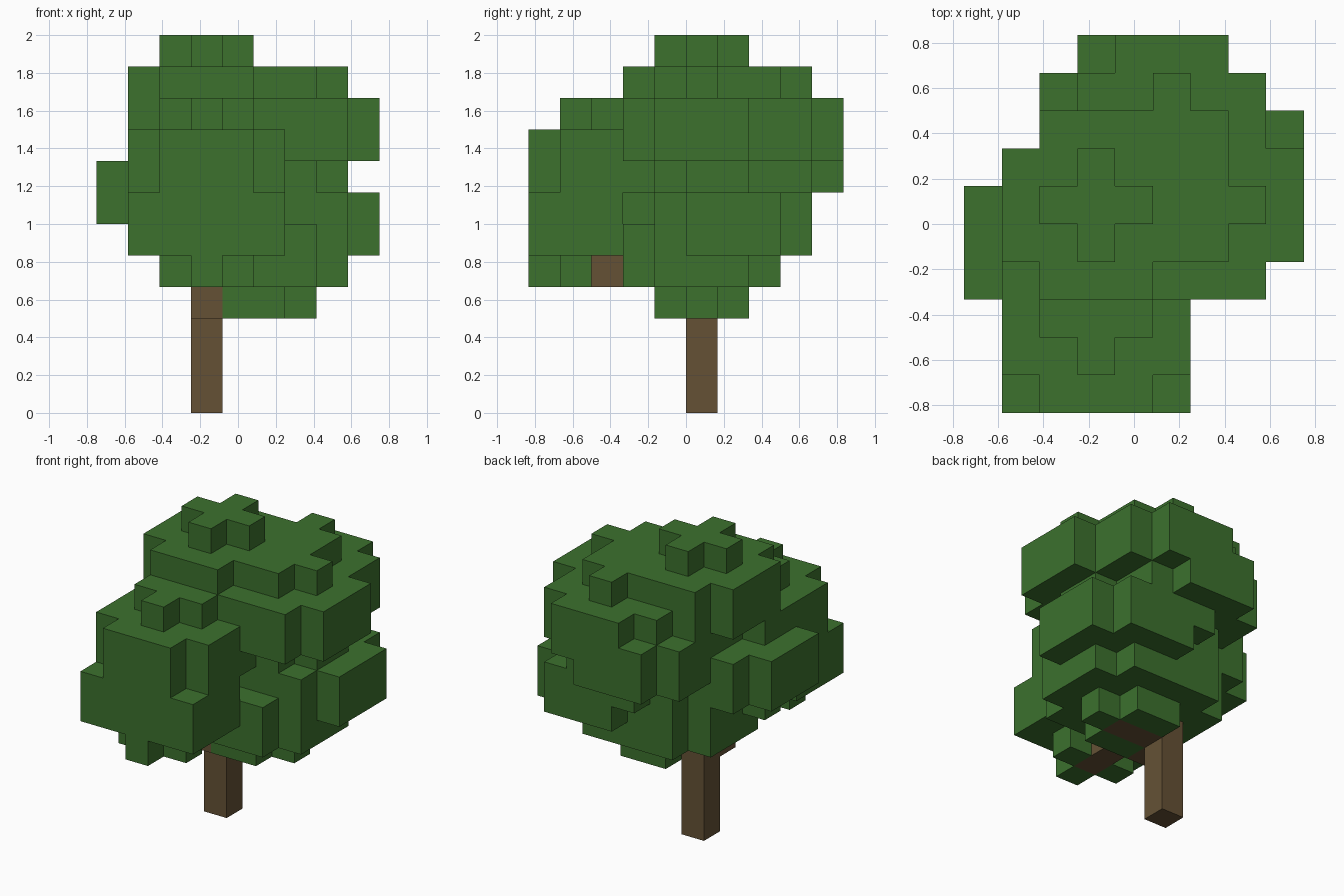
import bpy, bmesh
from mathutils import Vector

cube = bpy.data.objects.get("Cube")
if cube:
    bpy.data.objects.remove(cube, do_unlink=True)

S = 1 / 6                               # edge of one block
ORIGIN = Vector((-0.75, -5 * S, 0))     # corner of the block grid


def material(name, colour):
    m = bpy.data.materials.new(name)
    m.use_nodes = True
    m.diffuse_color = colour
    bsdf = next(n for n in m.node_tree.nodes if n.type == 'BSDF_PRINCIPLED')
    bsdf.inputs["Base Color"].default_value = colour
    bsdf.inputs["Roughness"].default_value = 0.9
    return m


def leaf_cluster(cx, cy, base):
    """Four layers: a plus, two squares without corners, a plus."""
    cells = set()
    for layer, reach in enumerate((1, 2, 2, 1)):
        for dx in range(-reach, reach + 1):
            for dy in range(-reach, reach + 1):
                corner = abs(dx) == reach and abs(dy) == reach
                if not corner and cy + dy >= 0:     # crown is cut flat in front
                    cells.add((cx + dx, cy + dy, base + layer))
    return cells


def block_object(name, cells, solid, mat):
    """Skin a set of blocks, leaving out faces that touch another block."""
    bm = bmesh.new()
    for cell in cells:
        centre = ORIGIN + (Vector(cell) + Vector((0.5, 0.5, 0.5))) * S
        for axis in range(3):
            for sign in (-1, 1):
                n = [0, 0, 0]
                n[axis] = sign
                if tuple(c + d for c, d in zip(cell, n)) in solid:
                    continue
                n = Vector(n)
                u = Vector((n.y, n.z, n.x))
                v = n.cross(u)
                quad = [bm.verts.new(centre + (n + a * u + b * v) * S / 2)
                        for a, b in ((-1, -1), (1, -1), (1, 1), (-1, 1))]
                bm.faces.new(quad)
    bmesh.ops.remove_doubles(bm, verts=bm.verts, dist=0.001)
    mesh = bpy.data.meshes.new(name)
    bm.to_mesh(mesh)
    bm.free()
    mesh.materials.append(mat)
    obj = bpy.data.objects.new(name, mesh)
    bpy.context.scene.collection.objects.link(obj)
    return obj


# Trunk and branches
trunk = {(3, 5, k) for k in range(9)}
branches = {(3, 4, 3), (4, 5, 3), (5, 5, 3)} | {(3, j, 4) for j in (1, 2, 3)}

# Crown: overlapping leaf clusters (grid x, grid y, lowest layer)
centres = [(3, 2, 6), (3, 1, 4), (3, 5, 8), (5, 7, 7), (6, 5, 7),
           (2, 4, 5), (6, 6, 4), (4, 7, 6), (5, 5, 3), (4, 5, 3)]
leaves = set().union(*(leaf_cluster(*c) for c in centres)) - trunk - branches

solid = trunk | branches | leaves
bark = material("bark brown", (0.130, 0.083, 0.036, 1))
green = material("leaf green", (0.045, 0.165, 0.027, 1))
block_object("trunk", trunk, solid, bark)
block_object("branches", branches, solid, bark)
block_object("leaves", leaves, solid, green)
